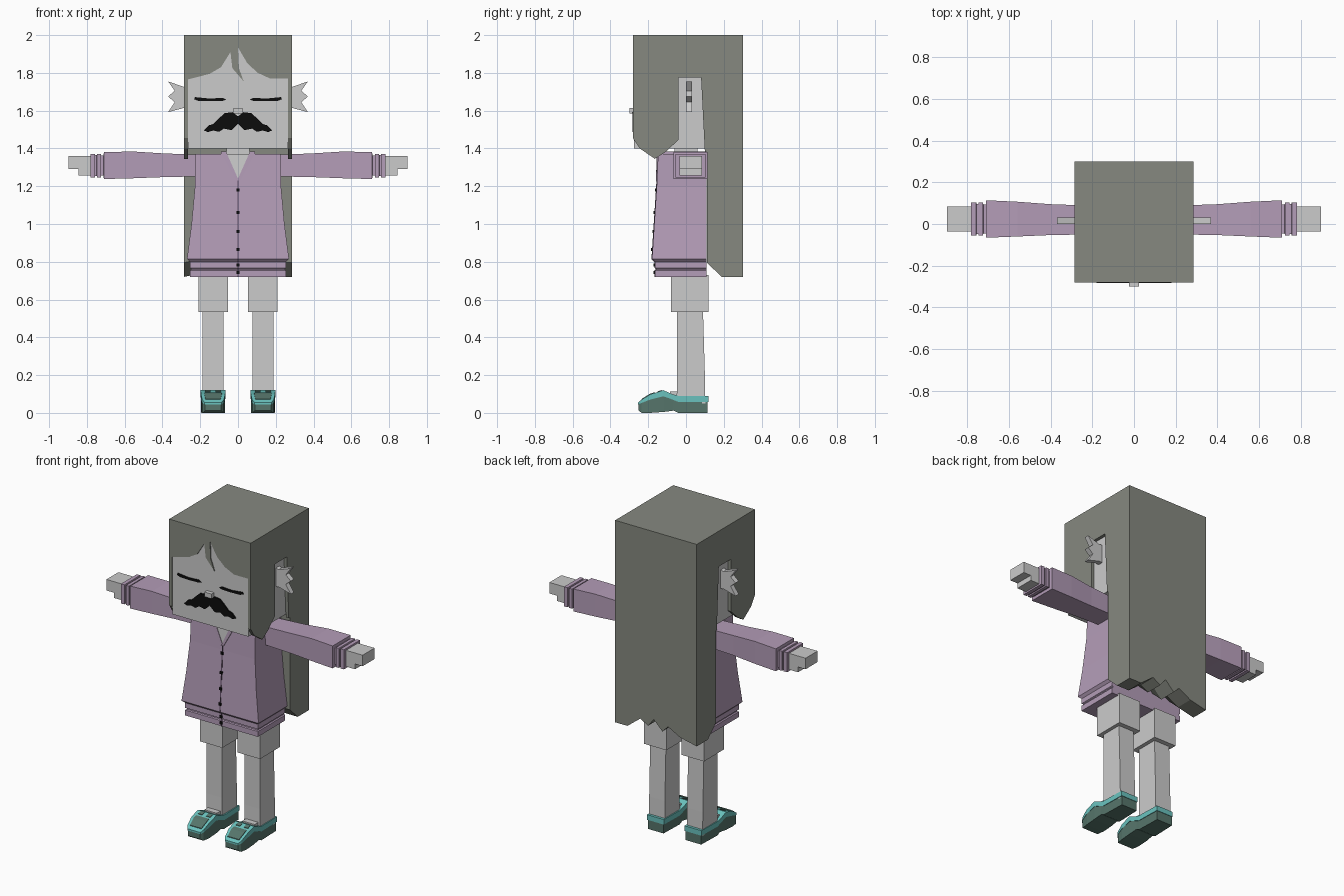
import bpy, bmesh

if "Cube" in bpy.data.objects:
    bpy.data.objects.remove(bpy.data.objects["Cube"], do_unlink=True)


def material(name, hex_code):
    def linear(c):
        return c / 12.92 if c <= 0.04045 else ((c + 0.055) / 1.055) ** 2.4
    rgba = [linear(int(hex_code[i:i + 2], 16) / 255) for i in (0, 2, 4)] + [1]
    mat = bpy.data.materials.new(name)
    mat.use_nodes = True
    mat.diffuse_color = rgba
    bsdf = mat.node_tree.nodes["Principled BSDF"]
    bsdf.inputs["Base Color"].default_value = rgba
    bsdf.inputs["Roughness"].default_value = 0.9
    return mat


HAIR = material("grey_green_hair", "868980")
SKIN = material("pale_grey_skin", "CBCBCB")
KNIT = material("lilac_knit", "B49DB8")
SEAM = material("dark_lilac_seam", "5E4C63")
BLACK = material("black", "0C0C0C")
TEAL = material("teal_strap", "6AC2BE")
SOLE = material("dark_green_sole", "56756B")


def loft(name, rings, mat, side=1):
    """Bridge matching rings of 3D points and cap both ends."""
    bm = bmesh.new()
    loops = [[bm.verts.new((x * side, y, z)) for x, y, z in r] for r in rings]
    for a, b in zip(loops, loops[1:]):
        for i in range(len(a)):
            j = (i + 1) % len(a)
            bm.faces.new((a[i], a[j], b[j], b[i]))
    bm.faces.new(loops[0])
    bm.faces.new(loops[-1])
    bmesh.ops.recalc_face_normals(bm, faces=bm.faces)
    mesh = bpy.data.meshes.new(name)
    bm.to_mesh(mesh)
    bm.free()
    mesh.materials.append(mat)
    obj = bpy.data.objects.new(name, mesh)
    bpy.context.collection.objects.link(obj)
    return obj


def ring_x(x, y0, y1, z0, z1):
    return [(x, y0, z0), (x, y1, z0), (x, y1, z1), (x, y0, z1)]


def ring_y(y, x0, x1, z0, z1):
    return [(x0, y, z0), (x1, y, z0), (x1, y, z1), (x0, y, z1)]


def ring_z(z, x0, x1, y0, y1):
    return [(x0, y0, z), (x1, y0, z), (x1, y1, z), (x0, y1, z)]


def box(name, x0, x1, y0, y1, z0, z1, mat, side=1):
    return loft(name, [ring_z(z0, x0, x1, y0, y1), ring_z(z1, x0, x1, y0, y1)], mat, side)


def front_prism(name, outline, y0, y1, mat, side=1):
    return loft(name, [[(x, y, z) for x, z in outline] for y in (y0, y1)], mat, side)


SIDES = (("left_", 1), ("right_", -1))

# Head, face and neck
box("head", -.266, .266, -.275, .11, 1.40, 1.975, SKIN)
box("neck", -.06, .06, -.06, .06, 1.35, 1.41, SKIN)
box("nose", -.025, .025, -.30, -.27, 1.585, 1.615, SKIN)
half = [(.03, 1.592), (.07, 1.587), (.10, 1.56), (.13, 1.53), (.155, 1.522), (.18, 1.495),
        (.16, 1.487), (.13, 1.495), (.10, 1.488), (.075, 1.505), (.035, 1.497)]
moustache = [(0, 1.57)] + half + [(0, 1.53)] + [(-x, z) for x, z in reversed(half)]
front_prism("moustache", moustache, -.284, -.275, BLACK)
eye = [(.063, 1.658), (.08, 1.668), (.15, 1.664), (.228, 1.672), (.232, 1.66), (.21, 1.652),
       (.15, 1.65), (.08, 1.652)]
ear = [(.25, 1.735), (.285, 1.725), (.37, 1.755), (.335, 1.705), (.37, 1.675), (.335, 1.645),
       (.37, 1.592), (.285, 1.615), (.25, 1.61)]
for label, s in SIDES:
    front_prism(label + "closed_eye", eye, -.280, -.275, BLACK, s)
    front_prism(label + "ear", ear, 0, .032, SKIN, s)

# Hair: fringe, top, side curtains with an ear opening, ragged back
fringe = [(-.266, 2), (-.266, 1.765), (-.15, 1.795), (-.09, 1.83), (-.04, 1.91), (-.03, 1.825),
          (.03, 1.755), (.005, 1.825), (0, 1.935), (.05, 1.85), (.105, 1.80), (.17, 1.77),
          (.266, 1.77), (.266, 2)]
front_prism("hair_fringe", fringe, -.281, -.27, HAIR)
box("hair_top", -.266, .266, -.27, .11, 1.97, 2, HAIR)
curtain = [(-.281, 2), (-.281, 1.455), (-.245, 1.40), (-.165, 1.345), (-.11, 1.38), (-.04, 1.445),
           (-.04, 1.775), (.08, 1.775), (.10, 1.38), (.11, 1.38), (.11, 2)]
for label, s in SIDES:
    loft(label + "hair_curtain", [[(x, y, z) for y, z in curtain] for x in (.266, .286)], HAIR, s)
tips = [(.286, .72), (.2, .72), (.11, .79), (.055, .76), (.015, .81), (-.045, .75),
        (-.085, .79), (-.17, .745), (-.286, .72)]


def back_ring(y, lift):
    return [(-.286, y, 2), (.286, y, 2)] + [(x, y, z + lift) for x, z in tips]


loft("hair_back", [back_ring(.11, .075), back_ring(.19, 0), back_ring(.301, 0)], HAIR)

# Cardigan body: flared, with a ribbed hem
levels = [(1.37, .225, -.148), (1.2, .228, -.155), (1.0, .246, -.168), (.815, .27, -.18),
          (.80, .255, -.165), (.768, .255, -.165), (.764, .248, -.158), (.758, .248, -.158),
          (.754, .255, -.165), (.72, .255, -.165)]
loft("cardigan_body", [ring_z(z, -w, w, y, .108) for z, w, y in levels], KNIT)


def front_y(z):
    for (z1, _, y1), (z0, _, y0) in zip(levels, levels[1:]):
        if z0 <= z <= z1:
            return y0 + (y1 - y0) * (z - z0) / (z1 - z0)


# Neckline, collar, front seam and buttons
top, low = front_y(1.37), front_y(1.24)
loft("neck_opening", [[(-.062, top - d, 1.371), (.062, top - d, 1.371), (0, low - d, 1.24)]
                      for d in (-.003, .003)], SKIN)
for label, s in SIDES:
    loft(label + "collar", [[(.06, top - d, 1.375), (.09, top - d, 1.375), (.008, low - d, 1.225),
                             (0, low - d, 1.24)] for d in (-.003, .006)], KNIT, s)
    box(label + "collar_back", .06, .09, -.148, .08, 1.36, 1.385, KNIT, s)
seam = [z for z, _, _ in levels if z < 1.21]
loft("front_seam", [[(-.003, front_y(z) + .002, z), (.003, front_y(z) + .002, z),
                     (.003, front_y(z) - .003, z), (-.003, front_y(z) - .003, z)]
                    for z in [1.23] + seam], SEAM)
for n, z in enumerate((1.18, 1.06, .96, .865, .782, .742)):
    y = front_y(z)
    box(f"button_{n + 1}", -.008, .008, y - .008, y + .004, z - .008, z + .008, BLACK)

# Sleeves with ribbed cuffs, hands, legs and shoes
sleeve = [(.2, -.05, .088, 1.252, 1.366), (.4, -.053, .095, 1.248, 1.374),
          (.56, -.06, .107, 1.242, 1.384), (.71, -.066, .114, 1.238, 1.38),
          (.712, -.046, .094, 1.256, 1.362), (.724, -.046, .094, 1.256, 1.362),
          (.726, -.056, .104, 1.247, 1.371), (.746, -.056, .104, 1.247, 1.371),
          (.748, -.048, .096, 1.254, 1.364), (.756, -.048, .096, 1.254, 1.364),
          (.758, -.056, .104, 1.247, 1.371), (.782, -.056, .104, 1.247, 1.371)]
palm = [(.76, 1.36), (.898, 1.36), (.898, 1.29), (.845, 1.29), (.845, 1.257), (.76, 1.257)]
CX = .132
sole = [(.115, .055, 0, .06), (-.04, .06, 0, .06), (-.065, .06, .012, .07), (-.12, .063, .005, .09),
        (-.19, .062, 0, .072), (-.235, .055, 0, .055), (-.251, .043, .012, .048)]
strap = [(.118, .059, .058, .09), (-.04, .063, .058, .09), (-.075, .064, .072, .10),
         (-.12, .066, .088, .12), (-.19, .064, .07, .098), (-.235, .057, .053, .07),
         (-.253, .045, .045, .056)]
for label, s in SIDES:
    loft(label + "sleeve", [ring_x(*r) for r in sleeve], KNIT, s)
    front_prism(label + "hand", palm, -.035, .085, SKIN, s)
    box(label + "thigh", .054, .21, -.08, .12, .535, .73, SKIN, s)
    loft(label + "shin", [ring_z(.05, .078, .188, -.05, .102), ring_z(.2, .078, .188, -.047, .10),
                          ring_z(.54, .078, .188, -.047, .09)], SKIN, s)
    box(label + "instep", .09, .176, -.085, -.04, .06, .113, SKIN, s)
    for part, rows, mat in (("shoe_sole", sole, SOLE), ("shoe_strap", strap, TEAL)):
        loft(label + part, [ring_y(y, CX - w, CX + w, a, b) for y, w, a, b in rows], mat, s)
    # Dark openings in the top of the shoe
    loft(label + "toe_panel", [ring_y(y, CX - w, CX + w, z - .004, z + .004) for y, w, z in
                               ((-.165, .044, .105), (-.19, .046, .098), (-.235, .04, .07))], SOLE, s)
    for k in (-1, 1):
        x = CX + k * .028
        loft(label + ("outer" if k > 0 else "inner") + "_shoe_slot",
             [ring_y(y, x - .014, x + .014, z - .004, z + .003)
              for y, z in ((-.127, .118), (-.15, .111))], SOLE, s)
